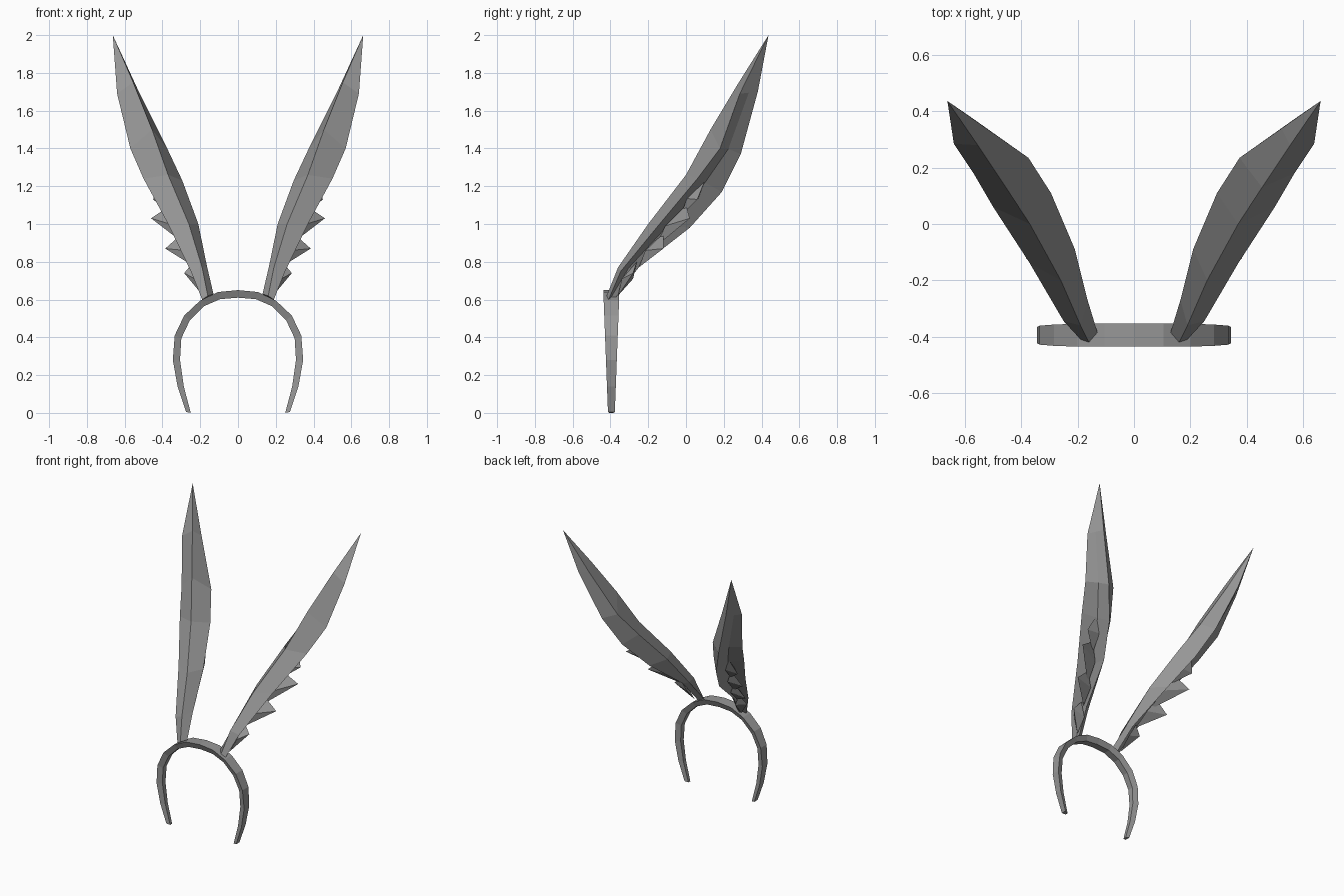
import bpy, bmesh
from mathutils import Vector

if "Cube" in bpy.data.objects:
    bpy.data.objects.remove(bpy.data.objects["Cube"])

# Dark grey shared by every part
grey = bpy.data.materials.new("dark_grey")
grey.diffuse_color = (.31, .31, .31, 1)
grey.use_nodes = True
grey.node_tree.nodes["Principled BSDF"].inputs["Base Color"].default_value = grey.diffuse_color


def make_object(name, build):
    """Build the right half with bmesh, then mirror it across x = 0."""
    bm = bmesh.new()
    build(bm)
    bmesh.ops.recalc_face_normals(bm, faces=bm.faces)
    mesh = bpy.data.meshes.new(name)
    bm.to_mesh(mesh)
    bm.free()
    mesh.materials.append(grey)
    ob = bpy.data.objects.new(name, mesh)
    bpy.context.collection.objects.link(ob)
    ob.modifiers.new("mirror", 'MIRROR').use_axis[0] = True
    return ob


def skin(bm, rings):
    """Join successive rings of vertices with quads."""
    for a, b in zip(rings, rings[1:]):
        n = len(a)
        for i in range(n):
            j = (i + 1) % n
            bm.faces.new((a[i], a[j], b[j], b[i]))


# Headband: outer and inner profile (x, z), tapering towards the ends
OUTER = [(0, .65), (.105, .64), (.2, .595), (.285, .515),
         (.335, .41), (.345, .28), (.32, .14), (.275, .005)]
INNER = [(0, .61), (.095, .602), (.18, .565), (.255, .49),
         (.3, .395), (.307, .28), (.287, .14), (.25, 0)]


def headband(bm):
    rings = []
    for (ox, oz), (ix, iz) in zip(OUTER, INNER):
        w = .018 + .023 * min(1, oz / .6)
        v = w * .6  # inner side is narrower, so the rims slant inwards
        rings.append([bm.verts.new(p) for p in (
            (ox, -.395 - w, oz), (ox, -.395 + w, oz),
            (ix, -.395 + v, iz), (ix, -.395 - v, iz))])
    skin(bm, rings)
    bm.faces.new(rings[-1])


make_object("headband", headband)

# Ear: four lengthwise edges from base to tip, plus a sunken inner crease
FRONT = [(.19, -.41, .6), (.25, -.345, .75), (.37, -.14, 1.0),
         (.5, .06, 1.24), (.57, .18, 1.4), (.64, .285, 1.69)]
RIDGE = [(.16, -.42, .62), (.19, -.36, .77), (.26, -.2, 1.0),
         (.37, 0, 1.26), (.455, .13, 1.5), (.555, .28, 1.75)]
INSIDE = [(.13, -.385, .63), (.165, -.27, .78), (.21, -.09, 1.0),
          (.295, .11, 1.23), (.375, .235, 1.4), (.525, .34, 1.7)]
BACK = [(.16, -.38, .6), (.2, -.25, .77), (.275, .02, .98),
        (.37, .19, 1.17), (.46, .29, 1.37), (.58, .38, 1.7)]
DEPTH = [.4, .4, .4, .35, .2, 0]
TIP = (.663, .437, 2.0)


def ear(bm):
    rings = []
    for *pts, depth in zip(FRONT, RIDGE, INSIDE, BACK, DEPTH):
        f, r, i, b = map(Vector, pts)
        crease = ((f + b) / 2).lerp((r + i) / 2, depth)
        rings.append([bm.verts.new(p) for p in (f, r, i, b, crease)])
    skin(bm, rings)
    bm.faces.new(rings[0])
    tip = bm.verts.new(TIP)
    last = rings[-1]
    for k in range(5):
        bm.faces.new((last[k], last[(k + 1) % 5], tip))


make_object("ears", ear)

# Fur tufts: root, outward point and top shoulder of each spike
TUFTS = [((.185, -.36, .62), (.285, -.28, .74), (.235, -.26, .80)),
         ((.225, -.25, .77), (.385, -.12, .87), (.295, -.12, .95)),
         ((.265, -.16, .88), (.46, .02, 1.03), (.355, .0, 1.1)),
         ((.33, -.03, 1.04), (.45, .06, 1.13), (.41, .10, 1.23))]


def tufts(bm):
    side = Vector((.018, -.03, 0))
    for root, point, shoulder in TUFTS:
        mid = (Vector(root) + Vector(shoulder)) / 2
        r, p, s, a, b = [bm.verts.new(v) for v in (
            root, point, shoulder, mid + side, mid - side)]
        for u, v in ((r, a), (a, s), (s, b), (b, r)):
            bm.faces.new((u, v, p))
        bm.faces.new((r, b, s, a))


make_object("ear_tufts", tufts)
